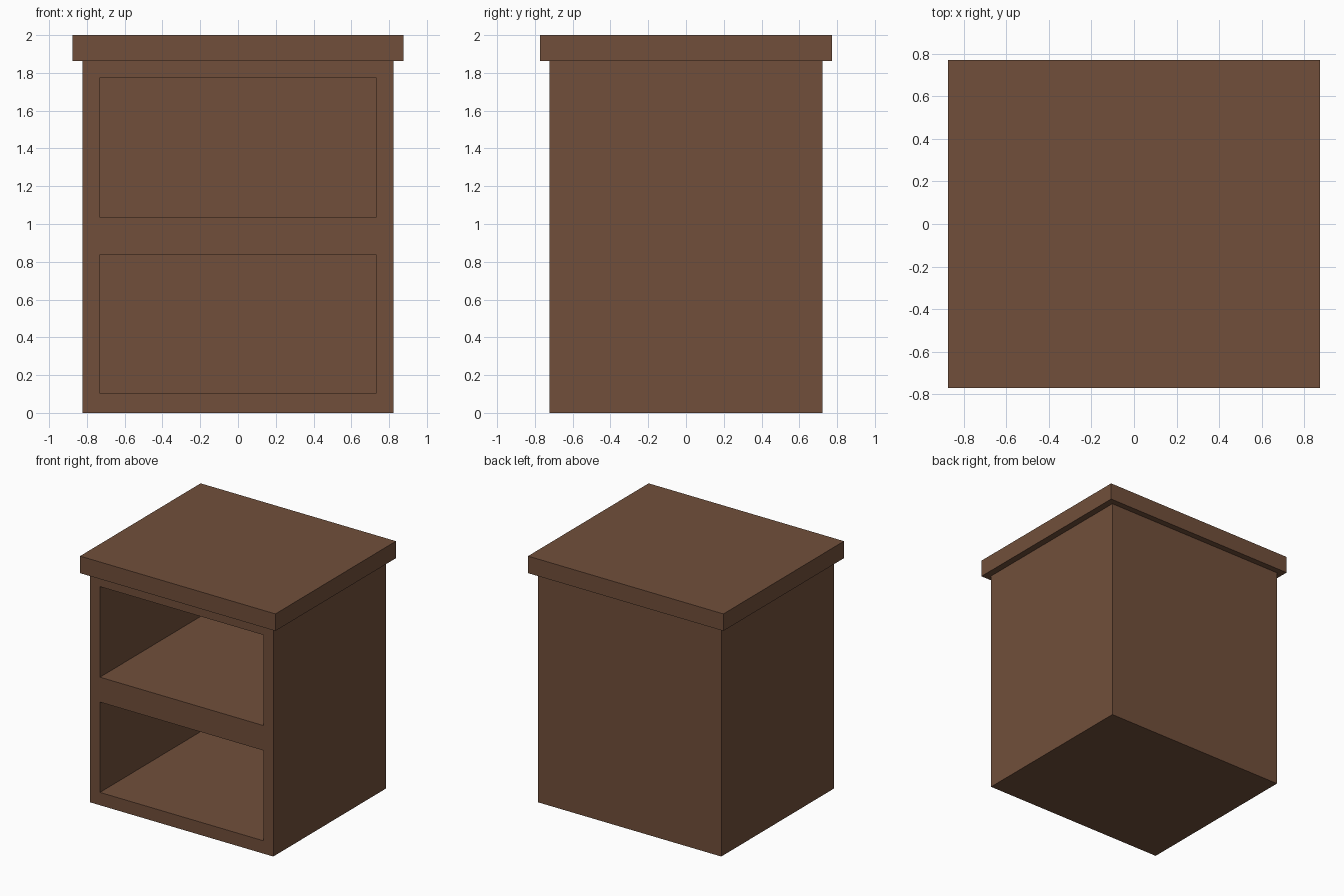
import bpy

if "Cube" in bpy.data.objects:
    bpy.data.objects.remove(bpy.data.objects["Cube"])

wood = bpy.data.materials.new("brown_wood")
wood.diffuse_color = (0.165, 0.078, 0.043, 1)
wood.use_nodes = True
wood.node_tree.nodes["Principled BSDF"].inputs["Base Color"].default_value = wood.diffuse_color


def box(name, x, y, z):
    """Box from (min, max) ranges on each axis."""
    bpy.ops.mesh.primitive_cube_add(size=1)
    ob = bpy.context.object
    ob.name = name
    ranges = (x, y, z)
    for v in ob.data.vertices:
        v.co = [r[1] if c > 0 else r[0] for c, r in zip(v.co, ranges)]
    ob.data.materials.append(wood)
    return ob


W, D, H = 0.822, 0.722, 1.862   # body half width, half depth, height
WALL = 0.09

# Cabinet body, closed at the back
body = box("cabinet_body", (-W, W), (-D, D), (0, H))

# Two open compartments cut in from the front
for name, z in (("lower", (0.104, 0.836)), ("upper", (1.038, 1.772))):
    cutter = box(name + "_compartment_cutter",
                 (-W + WALL, W - WALL), (-D - 0.1, D - WALL), z)
    cutter.hide_render = True
    mod = body.modifiers.new(name + "_compartment", 'BOOLEAN')
    mod.operation = 'DIFFERENCE'
    mod.solver = 'EXACT'
    mod.object = cutter
    bpy.context.view_layer.objects.active = body
    bpy.ops.object.modifier_apply(modifier=mod.name)
    bpy.data.objects.remove(cutter)

# Overhanging table top
box("table_top", (-0.876, 0.876), (-0.772, 0.772), (H, 2.0))
